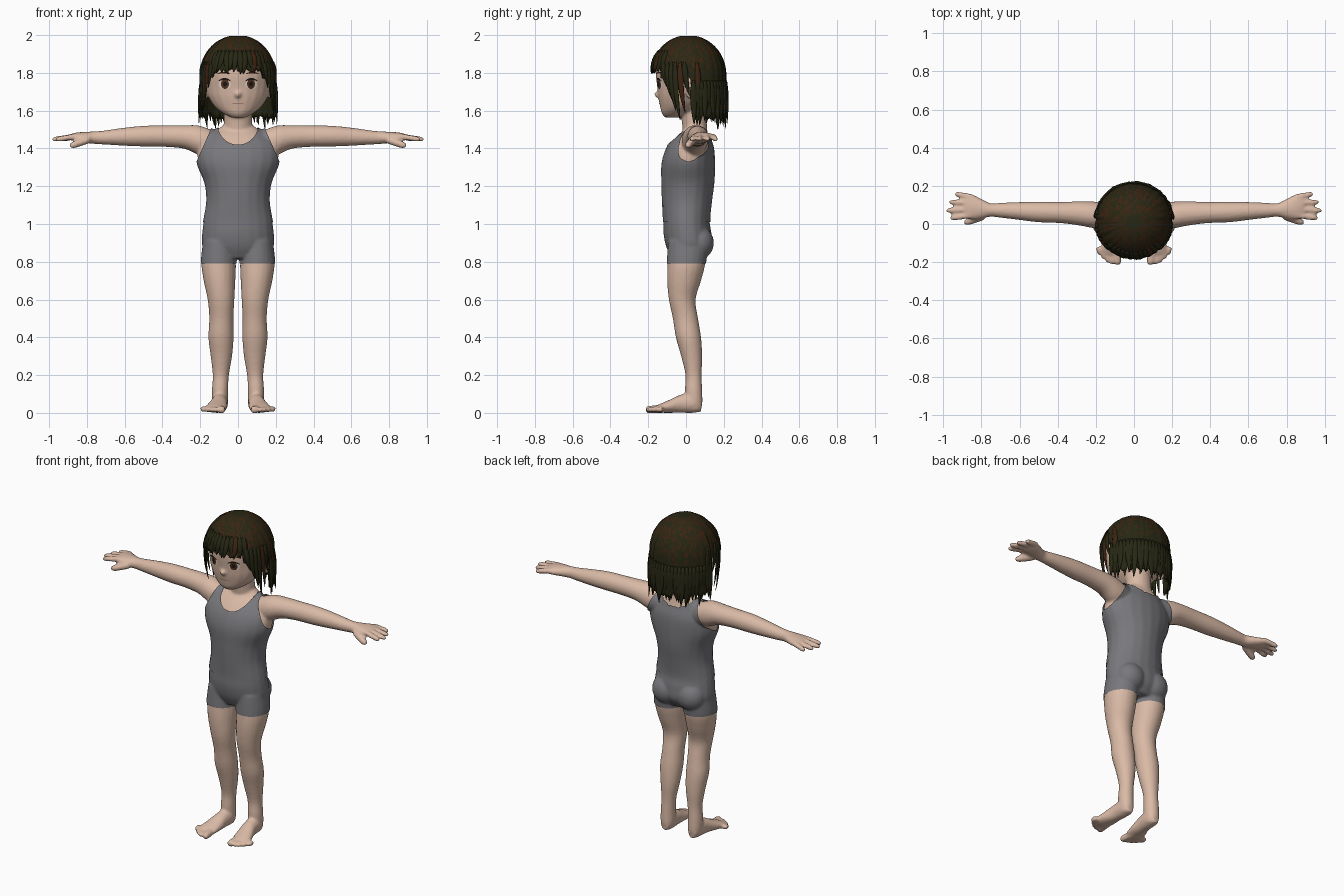
import bpy, bmesh, math, random
from mathutils import Vector
from mathutils.bvhtree import BVHTree

random.seed(4)
cube = bpy.data.objects.get("Cube")
if cube:
    bpy.data.objects.remove(cube)


def material(name, *rgb):
    m = bpy.data.materials.new(name)
    m.use_nodes = True
    m.diffuse_color = (*rgb, 1)
    m.node_tree.nodes["Principled BSDF"].inputs["Base Color"].default_value = (*rgb, 1)
    return m


skin = material("skin", .70, .49, .38)
cloth = material("grey cloth", .19, .19, .205)
dark_hair = material("dark hair", .02, .02, .007)
brown_hair = material("brown hair", .05, .017, .006)
eye_white = material("eye white", .75, .7, .66)
iris_brown = material("iris brown", .09, .03, .012)
black = material("lash black", .012, .008, .006)
lip = material("lip", .42, .23, .18)


def make(name, bm, *mats):
    bmesh.ops.recalc_face_normals(bm, faces=bm.faces)
    mesh = bpy.data.meshes.new(name)
    bm.to_mesh(mesh)
    bm.free()
    for m in mats:
        mesh.materials.append(m)
    mesh.shade_smooth()
    obj = bpy.data.objects.new(name, mesh)
    bpy.context.collection.objects.link(obj)
    return obj


def loft(bm, rings, n=20, index=0):
    """Skin closed elliptical rings given as (centre, u axis, v axis)."""
    loops = []
    for c, u, v in rings:
        angles = [math.tau * i / n for i in range(n)]
        loops.append([bm.verts.new(c + u * math.cos(a) + v * math.sin(a)) for a in angles])
    faces = [bm.faces.new(loops[0]), bm.faces.new(loops[-1])]
    for a, b in zip(loops, loops[1:]):
        for i in range(n):
            j = (i + 1) % n
            faces.append(bm.faces.new((a[i], a[j], b[j], b[i])))
    for f in faces:
        f.material_index = index


def spline(rows, steps=4):
    """Catmull-Rom interpolation of number rows."""
    rows = [Vector(r) for r in rows]
    out = []
    for i in range(len(rows) - 1):
        p, a, b, q = rows[max(i - 1, 0)], rows[i], rows[i + 1], rows[min(i + 2, len(rows) - 1)]
        for k in range(steps):
            t = k / steps
            out.append((a * 2 + (b - p) * t + (p * 2 - a * 5 + b * 4 - q) * t * t
                        + (a * 3 - p - b * 3 + q) * t ** 3) / 2)
    return out + [rows[-1]]


def limb(bm, axis, rows, side=1):
    """Rows are x, y, z and the two radii across the axis."""
    u, v = [w for i, w in enumerate(map(Vector, ((1, 0, 0), (0, 1, 0), (0, 0, 1)))) if i != axis]
    loft(bm, [(Vector((r[0] * side, r[1], r[2])), u * r[3], v * r[4]) for r in spline(rows)])


def ball(bm, centre, size):
    made = bmesh.ops.create_uvsphere(bm, u_segments=20, v_segments=12, radius=1)
    for v in made["verts"]:
        v.co = Vector(centre) + Vector(a * b for a, b in zip(v.co, size))


def digit(bm, start, end, r, side):
    a, b = (Vector((p[0] * side, p[1], p[2])) for p in (start, end))
    d = (b - a).normalized()
    u = d.cross(Vector((0, 0, 1))).normalized()
    v = u.cross(d)
    loft(bm, [(a.lerp(b, t), u * r * k, v * r * k)
              for t, k in ((0, 1), (.5, 1), (.8, .95), (.94, .75), (1, .4))], 12)


# Body volumes, later fused into one skin
bm = bmesh.new()
limb(bm, 2, [(0, .01, .82, .13, .08), (0, .015, .88, .183, .115), (0, .008, .95, .185, .122),
             (0, .003, 1.02, .176, .117), (0, .005, 1.12, .16, .124), (0, .01, 1.22, .17, .132),
             (0, .012, 1.32, .21, .133), (0, .022, 1.4, .21, .118), (0, .035, 1.46, .165, .086),
             (0, .05, 1.5, .11, .062), (0, .05, 1.53, .07, .05)])
limb(bm, 2, [(0, .05, 1.42, .08, .06), (0, .045, 1.53, .075, .066), (0, .03, 1.66, .075, .07)])
# Head with nose and ears
limb(bm, 2, [(0, -.075, 1.563, .035, .035), (0, -.055, 1.585, .08, .073), (0, -.03, 1.62, .123, .107),
             (0, -.005, 1.67, .156, .142), (0, .005, 1.72, .169, .157), (0, .01, 1.8, .175, .17),
             (0, .01, 1.88, .155, .155), (0, .01, 1.94, .11, .11), (0, .01, 1.97, .04, .04)])
ball(bm, (0, -.147, 1.685), (.017, .022, .017))
for s in (1, -1):
    ball(bm, (s * .175, .03, 1.71), (.018, .035, .052))
    ball(bm, (s * .085, .065, .9), (.085, .078, .085))
    # Leg and foot
    limb(bm, 2, [(.1, .01, .91, .08, .1), (.102, .002, .79, .091, .1), (.098, -.01, .7, .084, .09),
                 (.09, -.02, .6, .071, .071), (.088, -.003, .5, .064, .067), (.09, .013, .4, .067, .067),
                 (.088, .03, .3, .057, .056), (.091, .04, .2, .043, .043), (.095, .04, .12, .043, .046),
                 (.095, .044, .05, .041, .043), (.095, .044, .01, .03, .032)], s)
    limb(bm, 1, [(.095, .08, .04, .025, .034), (.095, .04, .052, .042, .052), (.1, -.03, .048, .044, .048),
                 (.11, -.09, .034, .054, .034), (.12, -.14, .024, .057, .023), (.122, -.165, .02, .045, .014)], s)
    for i in range(5):
        big = i == 0
        x = .085 if big else .098 + i * .02
        digit(bm, (x + .01, -.12, .022), (x, -.215 + i * i * .0035, .016), .022 if big else .0145, s)
    # Arm and palm
    limb(bm, 0, [(.1, .045, 1.42, .06, .06), (.2, .047, 1.442, .07, .078), (.28, .055, 1.46, .064, .063),
                 (.38, .06, 1.465, .056, .057), (.5, .063, 1.465, .054, .055), (.6, .068, 1.462, .047, .048),
                 (.7, .072, 1.458, .039, .038), (.75, .073, 1.457, .035, .034), (.8, .08, 1.458, .052, .03),
                 (.85, .09, 1.46, .066, .025), (.89, .092, 1.46, .056, .016)], s)
    for y, tip_x, tip_y in ((.142, .94, .158), (.11, .97, .115), (.077, .985, .07), (.046, .965, .03)):
        digit(bm, (.85, y, 1.465), (tip_x, tip_y, 1.447), .0155, s)
    digit(bm, (.79, .04, 1.447), (.89, .006, 1.412), .02, s)

raw = make("body_volumes", bm, skin)
remesh = raw.modifiers.new("fuse", "REMESH")
remesh.mode, remesh.voxel_size = "VOXEL", .008
soften = raw.modifiers.new("soften", "SMOOTH")
soften.factor, soften.iterations = .5, 5
fused = bpy.data.meshes.new_from_object(raw.evaluated_get(bpy.context.evaluated_depsgraph_get()))
bpy.data.objects.remove(raw)
bm = bmesh.new()
bm.from_mesh(fused)
for v in bm.verts:
    v.co.z = max(v.co.z, 0)
for f in bm.faces:
    f.material_index = 0
body = make("body", bm, skin)


def garment(name, offset, planes, neck=False):
    """Cut a garment out of the body surface and push it outward."""
    bm = bmesh.new()
    bm.from_mesh(body.data)
    bm.normal_update()
    for v in bm.verts:
        v.tag = False
    moves = [(v, v.normal * offset) for v in bm.verts]
    for v, d in moves:
        v.co += d
    for point, normal in planes:
        geom = bm.verts[:] + bm.edges[:] + bm.faces[:]
        bmesh.ops.bisect_plane(bm, geom=geom, plane_co=point, plane_no=normal, clear_outer=True)
    if neck:
        gone = []
        for v in bm.verts:
            dz = v.co.z - 1.53
            r = math.hypot(v.co.x / .108, dz / (.11 if v.co.y < .04 else .065))
            if r < .97:
                gone.append(v)
            elif r < 1.07:
                v.co.x /= r
                v.co.z = 1.53 + dz / r
        bmesh.ops.delete(bm, geom=gone, context="VERTS")
    return make(name, bm, cloth)


garment("shorts", .005, [((0, 0, 1.03), (0, 0, 1)), ((0, 0, .79), (0, 0, -1))])
garment("tank_top", .009, [((0, 0, 1.53), (0, 0, 1)), ((0, 0, 1.01), (0, 0, -1))]
        + [((s * .145, 0, 1.5), (s * .17, 0, .075)) for s in (1, -1)], True)

# Painted face details hugging the face surface
face = BVHTree.FromPolygons([v.co for v in body.data.vertices], [p.vertices for p in body.data.polygons])


def patch(name, cx, cz, rx, rz, mat, lift, bend=0):
    bm = bmesh.new()
    rows = []
    for k in (.05, .4, .7, 1):
        row = []
        for i in range(20):
            a = math.tau * i / 20
            x, z = cx + rx * k * math.cos(a), cz + rz * k * math.sin(a) + bend * (k * math.cos(a)) ** 2
            hit = face.ray_cast(Vector((x, -1, z)), Vector((0, 1, 0)))[0]
            row.append(bm.verts.new((x, hit.y - lift, z)))
        rows.append(row)
    bm.faces.new(rows[0])
    for a, b in zip(rows, rows[1:]):
        for i in range(20):
            bm.faces.new((a[i], a[i - 1], b[i - 1], b[i]))
    make(name, bm, mat)


for s, side in ((1, "left"), (-1, "right")):
    patch(side + "_eye_white", s * .07, 1.74, .032, .026, eye_white, .002)
    patch(side + "_iris", s * .069, 1.741, .021, .026, iris_brown, .004)
    patch(side + "_pupil", s * .069, 1.741, .01, .013, black, .005)
    patch(side + "_lash", s * .071, 1.768, .034, .005, black, .006, -.012)
    patch(side + "_brow", s * .075, 1.802, .035, .004, brown_hair, .003, -.008)
patch("mouth", 0, 1.637, .034, .003, lip, .003, .004)


# Hair: a cap whose lower edge depends on the direction, plus tapered locks
def hair_radius(z):
    if z > 1.79:
        return .2 * math.sqrt(max(0, 1 - ((z - 1.79) / .21) ** 2))
    return .2 + .004 * math.sin((1.79 - z) * 12)


def hair_point(th, z, extra=0):
    r = hair_radius(z) + extra
    return Vector((r * math.sin(th), .012 - r * math.cos(th), z))


def lower_edge(deg):
    if deg < 42:
        return 1.815
    return 1.77 if deg < 96 else 1.57


bm = bmesh.new()
columns, rows = 108, 30
grid = []
for c in range(columns):
    th = math.tau * c / columns
    deg = math.degrees(min(th, math.tau - th))
    low = lower_edge(deg) + random.uniform(-.015, .015)
    ridge = random.uniform(-.003, .003)
    line = []
    for r in range(rows + 1):
        t = r / rows
        z = 2 - .004 - (1.996 - low) * t ** 1.6
        line.append(bm.verts.new(hair_point(th, z, ridge * min(1, t * 3))))
    grid.append(line)
for c in range(columns):
    for r in range(rows):
        f = bm.faces.new((grid[c - 1][r], grid[c][r], grid[c][r + 1], grid[c - 1][r + 1]))
        height = f.calc_center_median().z
        f.material_index = int(random.random() < min(.4, max(0, (height - 1.76) * 3)))
bm.faces.new([line[0] for line in grid])
cap = make("hair_cap", bm, dark_hair, brown_hair)
thick = cap.modifiers.new("thickness", "SOLIDIFY")
thick.thickness, thick.offset = .012, -1


def lock(bm, deg, top, bottom, width, sway=0, inward=0):
    rings = []
    for i in range(9):
        t = i / 8
        th = math.radians(deg + sway * t * t)
        radial = Vector((math.sin(th), -math.cos(th), 0))
        side = Vector((math.cos(th), math.sin(th), 0))
        w = width * (1 - .92 * t ** 3) * min(1, .35 + t * 3)
        rings.append((hair_point(th, top + (bottom - top) * t, .001 - inward * t * t), side * w, radial * w * .4))
    loft(bm, rings, 8, int(top > 1.83 and random.random() < .3))


bm = bmesh.new()
for deg in range(98, 263, 6):
    lock(bm, deg, 1.76, random.uniform(1.5, 1.55), .02, random.uniform(-5, 5), random.uniform(-.012, .02))
make("back_locks", bm, dark_hair, brown_hair)

bm = bmesh.new()
for s in (1, -1):
    for deg, low in ((47, 1.72), (55, 1.66), (62, 1.6), (69, 1.55), (77, 1.59), (84, 1.68), (104, 1.56)):
        lock(bm, s * deg, 1.86, low, .017, s * 8, .012)
make("side_locks", bm, dark_hair, brown_hair)

bm = bmesh.new()
for deg in range(-44, 45, 8):
    lock(bm, deg, 1.92, random.uniform(1.79, 1.815), .018, random.uniform(-5, 5), .004)
make("fringe_locks", bm, dark_hair, brown_hair)
